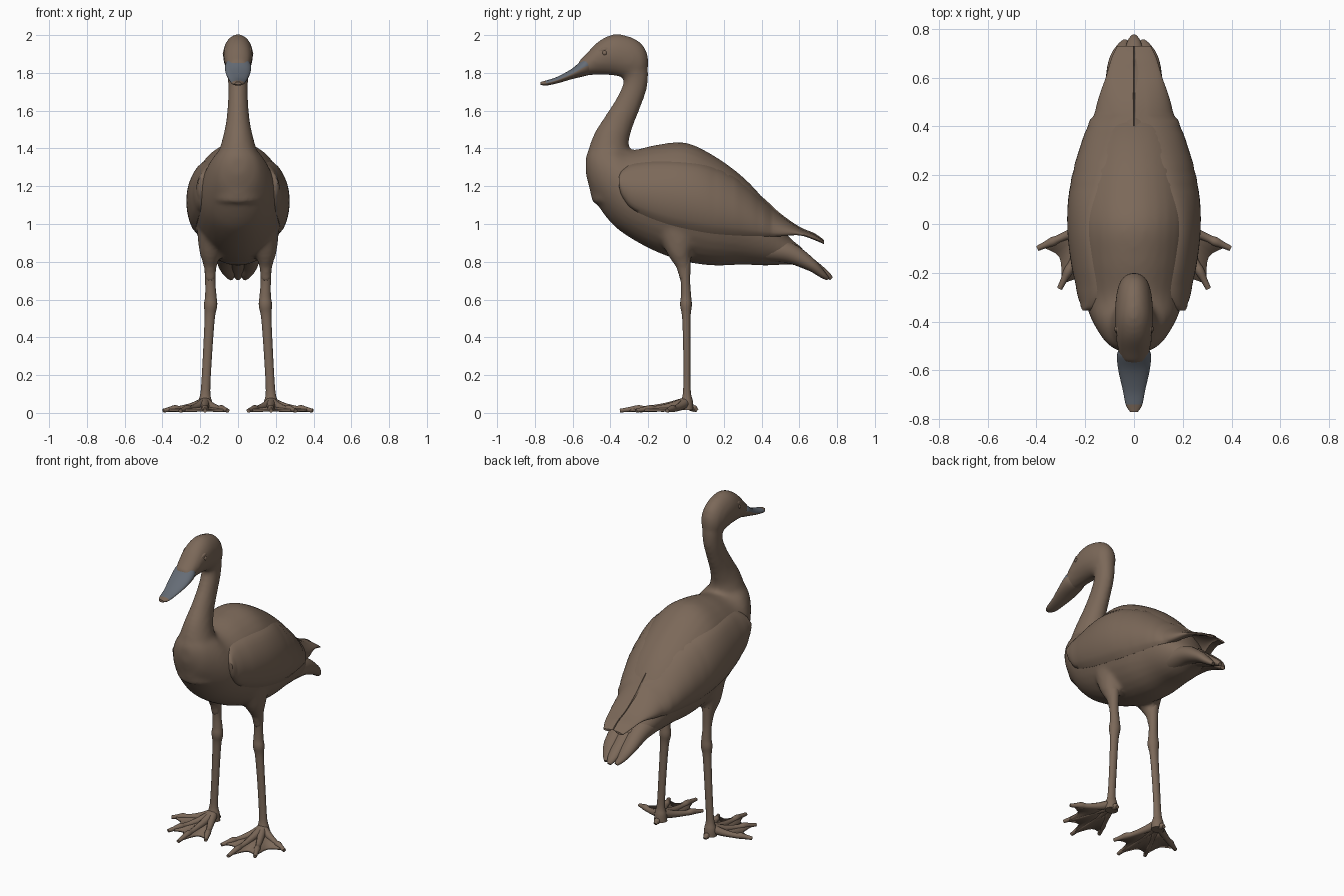
import bpy, bmesh, math
from mathutils import Vector

if "Cube" in bpy.data.objects:
    bpy.data.objects.remove(bpy.data.objects["Cube"])

X, Y, Z = Vector((1, 0, 0)), Vector((0, 1, 0)), Vector((0, 0, 1))


def make_material(name, rgb):
    mat = bpy.data.materials.new(name)
    mat.use_nodes = True
    mat.diffuse_color = (*rgb, 1)
    mat.node_tree.nodes["Principled BSDF"].inputs["Base Color"].default_value = (*rgb, 1)
    return mat


brown = make_material("feather brown", (0.2, 0.14, 0.1))
slate = make_material("beak slate", (0.13, 0.15, 0.18))


def spline(stations, steps=5):
    """Smooth a list of number tuples with a Catmull-Rom curve."""
    out = []
    last = len(stations) - 1
    for i in range(last):
        a, b = stations[max(i - 1, 0)], stations[i]
        c, d = stations[i + 1], stations[min(i + 2, last)]
        for k in range(steps):
            t = k / steps
            out.append(tuple(
                q + t / 2 * (r - p + t * (2 * p - 5 * q + 4 * r - s + t * (3 * (q - r) + s - p)))
                for p, q, r, s in zip(a, b, c, d)))
    return out + [tuple(stations[last])]


def skin(bm, rings):
    """Join closed rings of points into a capped tube."""
    loops = [[bm.verts.new(p) for p in ring] for ring in rings]
    n = len(loops[0])
    for a, b in zip(loops, loops[1:]):
        for i in range(n):
            j = (i + 1) % n
            bm.faces.new((a[i], a[j], b[j], b[i]))
    bm.faces.new(loops[0])
    bm.faces.new(loops[-1])


def sweep(bm, stations, ref=X, axis=None, n=20, steps=5):
    """Elliptical tube through stations of (x, y, z, half width, half height)."""
    pts = spline(stations, steps)
    rings = []
    for i, (x, y, z, w, h) in enumerate(pts):
        before, after = pts[max(i - 1, 0)], pts[min(i + 1, len(pts) - 1)]
        t = axis or (Vector(after[:3]) - Vector(before[:3])).normalized()
        u = (ref - t * ref.dot(t)).normalized()
        v = t.cross(u)
        angles = [math.tau * k / n for k in range(n)]
        rings.append([Vector((x, y, z)) + u * max(w, 0.003) * math.cos(a)
                      + v * max(h, 0.003) * math.sin(a) for a in angles])
    skin(bm, rings)


def finish(bm, name, mats=(brown,)):
    bmesh.ops.recalc_face_normals(bm, faces=bm.faces)
    mesh = bpy.data.meshes.new(name)
    bm.to_mesh(mesh)
    bm.free()
    obj = bpy.data.objects.new(name, mesh)
    bpy.context.scene.collection.objects.link(obj)
    for m in mats:
        mesh.materials.append(m)
    bpy.ops.object.select_all(action='DESELECT')
    obj.select_set(True)
    bpy.context.view_layer.objects.active = obj
    bpy.ops.object.shade_smooth_by_angle(angle=math.radians(50))
    return obj


def side_profile(rows):
    """Turn (y, top, bottom, half width) rows into sweep stations."""
    return [(0, y, (top + low) / 2, w, (top - low) / 2) for y, top, low, w in rows]


# Body, neck, head and thighs, fused into one skin
body = side_profile([
    (-.53, 1.36, 1.26, .04), (-.49, 1.42, 1.14, .11), (-.4, 1.43, 1.01, .17),
    (-.3, 1.39, .93, .205), (-.15, 1.42, .85, .235), (0, 1.43, .8, .25),
    (.15, 1.36, .78, .24), (.3, 1.25, .785, .205), (.42, 1.12, .78, .165),
    (.53, .95, .785, .11), (.62, .87, .78, .07)])
neck = [(0, -.36, 1.15, .15, .14), (0, -.405, 1.31, .125, .125), (0, -.4, 1.43, .088, .1),
        (0, -.36, 1.53, .065, .08), (0, -.305, 1.64, .054, .068),
        (0, -.268, 1.74, .053, .064), (0, -.272, 1.83, .058, .07), (0, -.3, 1.89, .05, .06)]
head = side_profile([
    (-.2, 1.89, 1.82, .02), (-.23, 1.95, 1.77, .055), (-.29, 1.99, 1.765, .073),
    (-.38, 2.005, 1.785, .08), (-.46, 1.97, 1.79, .075), (-.53, 1.9, 1.785, .064),
    (-.57, 1.86, 1.78, .05)])

bm = bmesh.new()
sweep(bm, body, axis=Y, n=32)
sweep(bm, neck)
sweep(bm, head, axis=-Y)
for s in (1, -1):
    sweep(bm, [(s * .13, -.04, .98, .09, .13), (s * .145, -.035, .86, .062, .07),
               (s * .147, -.015, .78, .036, .04), (s * .147, -.003, .7, .03, .03)])
torso = finish(bm, "body_and_neck")
remesh = torso.modifiers.new("fuse", 'REMESH')
remesh.mode = 'VOXEL'
remesh.voxel_size = 0.014
remesh.use_smooth_shade = True
relax = torso.modifiers.new("relax", 'SMOOTH')
relax.factor = 0.5
relax.iterations = 6

# Beak: slate on top, brown underneath and at the tip
bm = bmesh.new()
sweep(bm, side_profile([
    (-.51, 1.89, 1.79, .06), (-.54, 1.878, 1.782, .07), (-.6, 1.825, 1.768, .064),
    (-.68, 1.78, 1.745, .046), (-.74, 1.76, 1.733, .034), (-.77, 1.752, 1.737, .016)]),
    axis=-Y, n=24)
bm.normal_update()
bmesh.ops.recalc_face_normals(bm, faces=bm.faces)
for f in bm.faces:
    c = f.calc_center_median()
    f.material_index = 1 if f.normal.z > -0.1 and c.y > -.74 else 0
finish(bm, "beak", (brown, slate))

# Folded wings: shells that follow the body and run past it to the rear
body_rows = spline(body, 8)


def body_half(y, z):
    """Half width of the body at a given length and height."""
    row = min(body_rows, key=lambda r: abs(r[1] - y))
    k = (z - row[2]) / row[4]
    return row[3] * math.sqrt(max(0, 1 - k * k))


wing_rows = [  # y, lower edge, upper edge, least half width
    (-.355, 1.2, 1.25, .1), (-.335, 1.14, 1.285, .1), (-.27, 1.07, 1.32, .1),
    (-.1, 1.0, 1.33, .1), (.1, .955, 1.31, .1), (.25, .94, 1.25, .12),
    (.4, .935, 1.14, .15), (.5, .935, 1.05, .135), (.6, .94, .98, .1),
    (.68, .915, .945, .075), (.73, .893, .91, .05)]
for s, side in ((1, "left"), (-1, "right")):
    rings = []
    for y, low, top, least in spline(wing_rows, 5):
        outer, inner = [], []
        for k in range(15):
            u = k / 14
            z = low + (top - low) * u
            x = max(body_half(y, z), least * math.cos(u * math.pi / 2) ** 0.6)
            bulge = 0.024 * max(0, math.sin(math.pi * u)) ** 0.45
            outer.append(Vector((s * (x + bulge), y, z)))
            inner.append(Vector((s * max(x - 0.03, 0.002), y, z + 0.006)))
        rings.append(outer + inner[::-1])
    bm = bmesh.new()
    skin(bm, rings)
    finish(bm, side + "_wing")

# Tail feathers
bm = bmesh.new()
for s, end in ((0, .77), (1, .75), (-1, .75)):
    sweep(bm, [(s * .05, .42, .87, .08, .07), (s * .06, .55, .845, .06, .055),
               (s * .06, .66, .785, .046, .034), (s * .045, end - .03, .735, .03, .02),
               (s * .035, end, .71, .012, .01)])
finish(bm, "tail_feathers")

# Eyes with a small brow ridge
bm = bmesh.new()
for s in (1, -1):
    eye = bmesh.ops.create_uvsphere(bm, u_segments=12, v_segments=8, radius=.015)
    bmesh.ops.translate(bm, verts=eye["verts"], vec=(s * .066, -.43, 1.905))
    sweep(bm, [(s * .062, -.4, 1.925, .008, .006), (s * .066, -.43, 1.925, .012, .008),
               (s * .06, -.465, 1.91, .008, .006)], ref=Z, n=8)
finish(bm, "eyes")

# Legs and webbed feet
toe_tips = [(.395, -.1), (.305, -.265), (.175, -.35), (.055, -.245)]
for s, side in ((1, "left"), (-1, "right")):
    bm = bmesh.new()
    sweep(bm, [(s * .147, -.01, .82, .034, .036), (s * .147, -.003, .7, .027, .025),
               (s * .144, 0, .62, .03, .027), (s * .145, 0, .57, .035, .031),
               (s * .15, .002, .5, .027, .022), (s * .162, .005, .3, .024, .019),
               (s * .172, .005, .12, .025, .02), (s * .174, .005, .06, .036, .032),
               (s * .174, .005, .015, .04, .035)], n=16)
    finish(bm, side + "_leg")

    bm = bmesh.new()
    ankle = Vector((s * .174, 0, .05))
    for x, y in toe_tips + [(.174, .06)]:
        tip = Vector((s * x, y, .014))
        across = (tip - ankle).cross(Z)
        path = []
        for f, z, r in ((0, .055, .03), (.3, .034, .021), (.6, .022, .016),
                        (.72, .023, .019), (.85, .018, .014), (1, .012, .011)):
            p = ankle.lerp(tip, f)
            path.append((p.x, p.y, z, r, min(r, z - .002)))
        sweep(bm, path, ref=across, n=10, steps=3)
    finish(bm, side + "_toes")

    # Web: a fan with hollow edges between the toes
    bm = bmesh.new()
    tips = [ankle.lerp(Vector((s * x, y, .012)), .93) for x, y in toe_tips]
    edge = []
    for a, b in zip(tips, tips[1:]):
        for k in range(6):
            t = k / 6
            edge.append(a.lerp(b, t).lerp(ankle, .2 * math.sin(math.pi * t)))
    edge.append(tips[-1])
    rows = []
    for f, z in ((.12, .04), (.45, .022), (1, .013)):
        row = [ankle.lerp(p, f) for p in edge]
        rows.append([bm.verts.new((p.x, p.y, z)) for p in row])
    for a, b in zip(rows, rows[1:]):
        for i in range(len(edge) - 1):
            bm.faces.new((a[i], a[i + 1], b[i + 1], b[i]))
    web = finish(bm, side + "_web")
    solid = web.modifiers.new("thickness", 'SOLIDIFY')
    solid.thickness = 0.014
    solid.offset = 0
